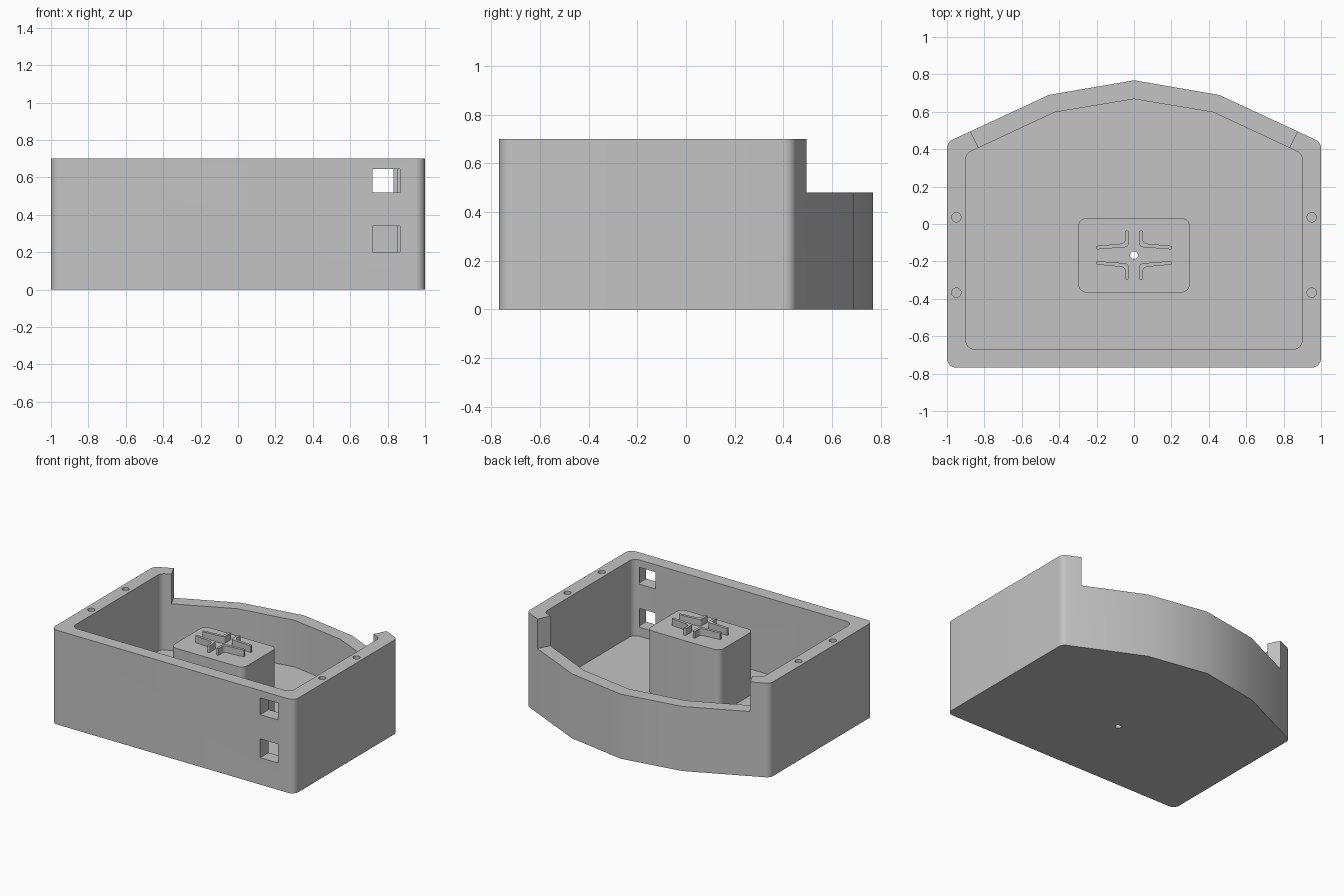
import bpy, bmesh, math
from mathutils import Vector

cube = bpy.data.objects.get("Cube")
if cube:
    bpy.data.objects.remove(cube, do_unlink=True)

grey = bpy.data.materials.new("light grey plastic")
grey.use_nodes = True
colour = (0.55, 0.55, 0.55, 1)
grey.diffuse_color = colour
grey.node_tree.nodes["Principled BSDF"].inputs["Base Color"].default_value = colour


def rounded(corners, steps=8):
    """Outline from (x, y, radius) corners, with arcs where radius > 0."""
    out = []
    for i, (x, y, r) in enumerate(corners):
        p = Vector((x, y))
        a = (Vector(corners[i - 1][:2]) - p).normalized()
        b = (Vector(corners[(i + 1) % len(corners)][:2]) - p).normalized()
        if r == 0:
            out.append(p)
            continue
        half = a.angle(b) / 2
        centre = p + (a + b).normalized() * r / math.sin(half)
        start = p + a * r / math.tan(half) - centre
        end = p + b * r / math.tan(half) - centre
        sweep = math.pi - 2 * half
        for k in range(steps + 1):
            t = k / steps
            arc = start * math.sin((1 - t) * sweep) + end * math.sin(t * sweep)
            out.append(centre + arc / math.sin(sweep))
    return out


def prism(name, outline, low, high):
    bm = bmesh.new()
    face = bm.faces.new([bm.verts.new((p[0], p[1], low)) for p in outline])
    new = bmesh.ops.extrude_face_region(bm, geom=[face])["geom"]
    for v in new:
        if isinstance(v, bmesh.types.BMVert):
            v.co.z = high
    bmesh.ops.recalc_face_normals(bm, faces=bm.faces)
    mesh = bpy.data.meshes.new(name)
    bm.to_mesh(mesh)
    bm.free()
    mesh.materials.append(grey)
    ob = bpy.data.objects.new(name, mesh)
    bpy.context.collection.objects.link(ob)
    return ob


def circle(x, y, r, n=24):
    return [(x + r * math.cos(math.tau * k / n), y + r * math.sin(math.tau * k / n))
            for k in range(n)]


def box(x0, x1, y0, y1, r=0):
    return rounded([(x0, y0, r), (x1, y0, r), (x1, y1, r), (x0, y1, r)])


def select(ob):
    bpy.ops.object.select_all(action="DESELECT")
    ob.select_set(True)
    bpy.context.view_layer.objects.active = ob


def cut(ob, outline, low, high):
    cutter = prism("cutter", outline, low, high)
    cutter.hide_render = True
    mod = ob.modifiers.new("cut", "BOOLEAN")
    mod.operation = "DIFFERENCE"
    mod.solver = "EXACT"
    mod.object = cutter
    select(ob)
    bpy.ops.object.modifier_apply(modifier=mod.name)
    bpy.data.objects.remove(cutter, do_unlink=True)


def house(half, front, side, shoulder, peak, r):
    """Symmetric plan with a square front and a faceted, bowed back."""
    right = [(half, front, r), (half, side, r), (*shoulder, 0)]
    left = [(-x, y, rad) for x, y, rad in reversed(right)]
    return rounded(right + [(0, peak, 0)] + left)


HEIGHT, FLOOR, TOP, HUB_Y = 0.70, 0.133, 0.60, -0.167

# Case: outer shell, cavity and low back opening
case = prism("case", house(1, -0.768, 0.437, (0.455, 0.69), 0.768, 0.05), 0, HEIGHT)
cut(case, house(0.9, -0.67, 0.375, (0.425, 0.597), 0.668, 0.05), FLOOR, 0.9)
gap = [(0.785, 0.315), (0.92, 0.585), (0.92, 0.9)]
cut(case, gap + [(-x, y) for x, y in reversed(gap)], 0.48, 0.9)

# Cable windows, cut just through the flat of the front wall
for low, high in ((0.2, 0.34), (0.52, 0.645)):
    cut(case, box(0.72, 0.865, -0.9, -0.6698), low, high)

# Screw holes in the side walls and the hole through the hub
for x in (-0.95, 0.95):
    for y in (0.036, -0.367):
        cut(case, circle(x, y, 0.025), 0.45, 0.9)
cut(case, circle(0, HUB_Y, 0.021), -0.1, 0.3)

# Pedestal
pedestal = prism("pedestal", box(-0.3, 0.3, -0.367, 0.033, 0.05), FLOOR, TOP)
cut(pedestal, circle(0, HUB_Y, 0.021), 0.1, 0.8)

# Four bent ribs forming a cross-shaped socket
rib = rounded([(0.029, 0.131, 0.006), (0.029, 0.044, 0.02), (0.2, 0.031, 0.004),
               (0.2, 0.05, 0.004), (0.047, 0.064, 0.025), (0.047, 0.131, 0.006)], 5)
ribs = []
for sx, side in ((1, "left"), (-1, "right")):
    for sy, end in ((1, "back"), (-1, "front")):
        outline = [(sx * p.x, HUB_Y + sy * p.y) for p in rib]
        ribs.append(prism(f"{end}_{side}_rib", outline, TOP, TOP + 0.05))

for ob in [case, pedestal] + ribs:
    select(ob)
    bpy.ops.object.shade_smooth_by_angle(angle=math.radians(30))
